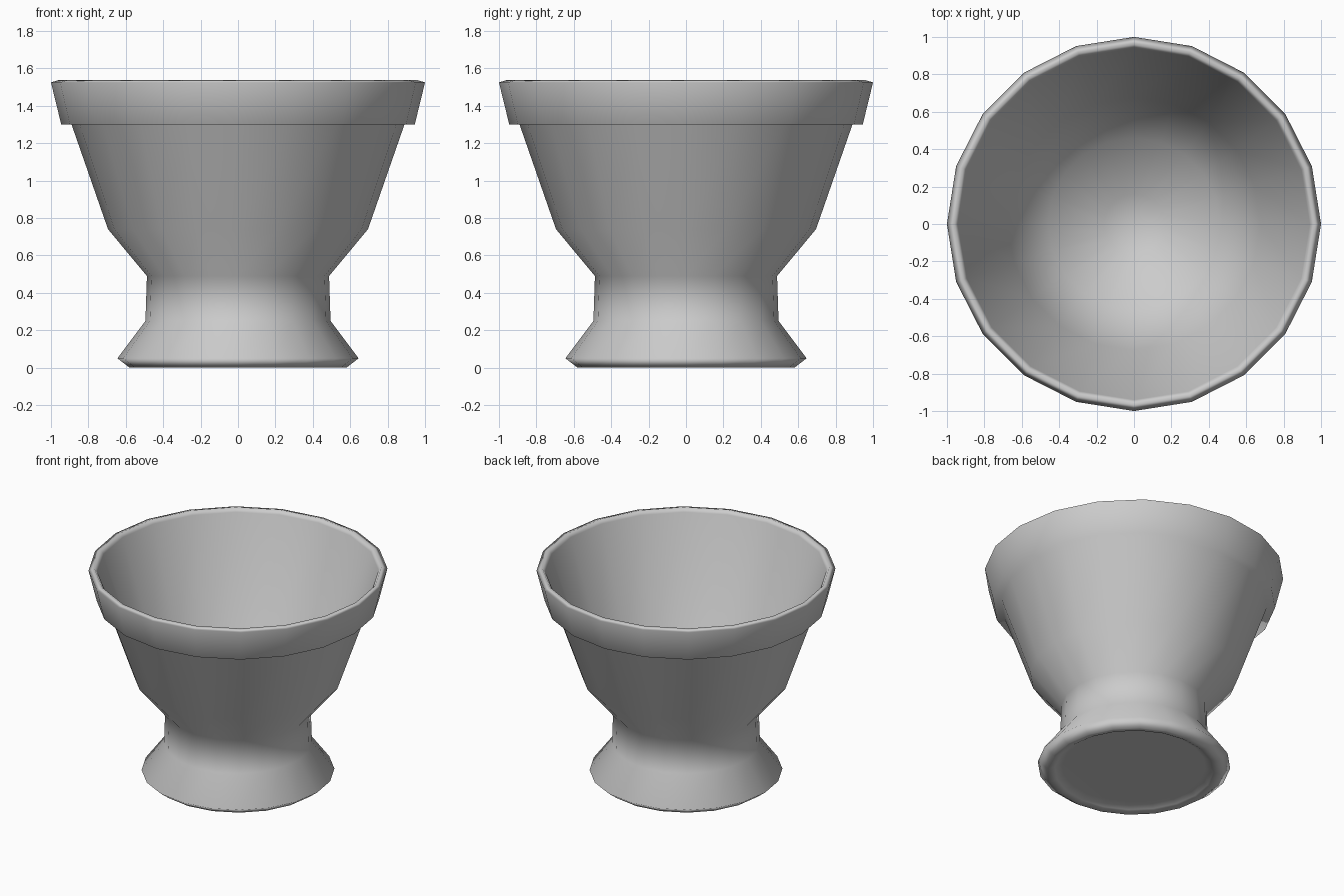
import bpy, bmesh
from math import cos, sin, tau

if "Cube" in bpy.data.objects:
    bpy.data.objects.remove(bpy.data.objects["Cube"])

SIDES = 20

# Profile (radius, height): recessed base, foot, neck, bowl, rim collar, inner bowl
PROFILE = [
    (0.48, 0.04), (0.53, 0.01), (0.58, 0.0), (0.645, 0.05),
    (0.495, 0.25), (0.487, 0.49), (0.695, 0.74), (0.89, 1.30),
    (0.945, 1.30), (1.0, 1.525), (0.96, 1.537), (0.94, 1.51),
    (0.675, 0.75), (0.46, 0.51), (0.16, 0.39),
]


def lathe(name, profile, centre_z):
    bm = bmesh.new()
    rings = [[bm.verts.new((r * cos(tau * i / SIDES), r * sin(tau * i / SIDES), z))
              for i in range(SIDES)] for r, z in profile]
    # Walls
    for a, b in zip(rings, rings[1:]):
        for i in range(SIDES):
            j = (i + 1) % SIDES
            bm.faces.new((a[i], a[j], b[j], b[i])).smooth = True
    # Shallow dip in the middle of the inner bowl
    tip = bm.verts.new((0, 0, centre_z))
    for i in range(SIDES):
        bm.faces.new((rings[-1][i], rings[-1][(i + 1) % SIDES], tip)).smooth = True
    # Flat underside
    bm.faces.new(list(reversed(rings[0])))
    bmesh.ops.recalc_face_normals(bm, faces=bm.faces[:])
    mesh = bpy.data.meshes.new(name)
    bm.to_mesh(mesh)
    bm.free()
    obj = bpy.data.objects.new(name, mesh)
    bpy.context.collection.objects.link(obj)
    # Large faces dominate the smooth shading
    obj.modifiers.new("even_shading", "WEIGHTED_NORMAL")
    return obj


lathe("footed_planter", PROFILE, 0.35)
